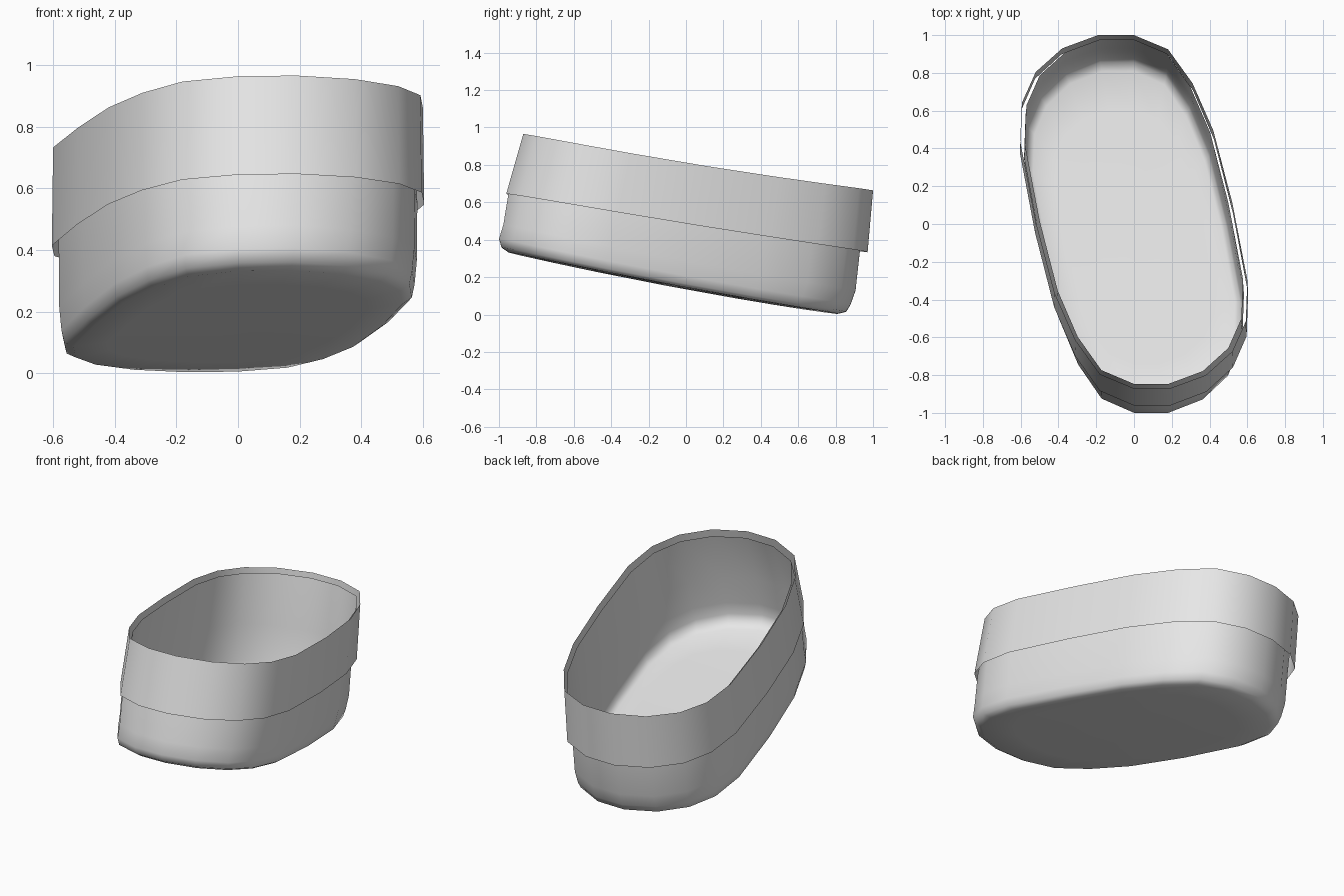
import bpy, bmesh

if "Cube" in bpy.data.objects:
    bpy.data.objects.remove(bpy.data.objects["Cube"])

# Half of the 20-sided skewed oval outline; the other half is its point reflection
HALF = [(.60, -.36), (.592, -.58), (.52, -.74), (.38, -.865), (.19, -.935),
        (0, -.935), (-.18, -.86), (-.31, -.68), (-.42, -.43), (-.52, -.05)]
OUTLINE = HALF + [(-x, -y) for x, y in HALF]

grey = bpy.data.materials.new("pale_grey")
grey.diffuse_color = (.8, .8, .8, 1)
grey.use_nodes = True
grey.node_tree.nodes["Principled BSDF"].inputs["Base Color"].default_value = grey.diffuse_color


# Sloping, slightly sagging height levels along the length
def rim_z(y):
    return .805 - .163 * y + .022 * y * y


def band_z(y):
    return .48 - .16 * y + .011 * y * y


def floor_z(y):
    return .14 - .183 * y + .02 * y * y


def loft(name, rings, cap=False):
    """Rings are (centre y, x scale, y scale, level, height offset), bottom to top."""
    bm = bmesh.new()
    loops = []
    for cy, sx, sy, level, dz in rings:
        loop = []
        for px, py in OUTLINE:
            x, y = px * sx, cy + py * sy
            loop.append(bm.verts.new((x, y, level(y) + dz + .012 * x)))
        loops.append(loop)
    n = len(OUTLINE)
    for a, b in zip(loops, loops[1:]):
        for i in range(n):
            j = (i + 1) % n
            bm.faces.new((a[j], a[i], b[i], b[j]))
    if cap:
        cy, _, _, level, dz = rings[0]
        c = bm.verts.new((0, cy, level(cy) + dz))
        for i in range(n):
            bm.faces.new((c, loops[0][i], loops[0][(i + 1) % n]))
    # Outline runs clockwise, so normals are settled to face outward
    bmesh.ops.recalc_face_normals(bm, faces=bm.faces)
    bm.normal_update()
    if sum(f.normal.x * f.calc_center_median().x for f in bm.faces) < 0:
        bmesh.ops.reverse_faces(bm, faces=bm.faces)
    me = bpy.data.meshes.new(name)
    bm.to_mesh(me)
    bm.free()
    me.materials.append(grey)
    for p in me.polygons:
        p.use_smooth = True
    ob = bpy.data.objects.new(name, me)
    bpy.context.collection.objects.link(ob)
    return ob


# Open tub with a rounded bottom edge
loft("tub", [
    (-.07, .35, .35, floor_z, 0),
    (-.07, .70, .72, floor_z, 0),
    (-.07, .89, .94, floor_z, 0),
    (-.065, .94, .985, floor_z, .018),
    (-.06, .955, 1.005, floor_z, .06),
    (-.035, .967, 1.007, floor_z, .14),
    (-.01, .97, 1.005, band_z, 0),
    (.065, .96, .975, rim_z, -.025),
], cap=True)

# Thin loose band around the upper half
loft("outer_band", [
    (.005, 1.007, 1.033, band_z, 0),
    (.065, 1.0, 1.0, rim_z, 0),
])
